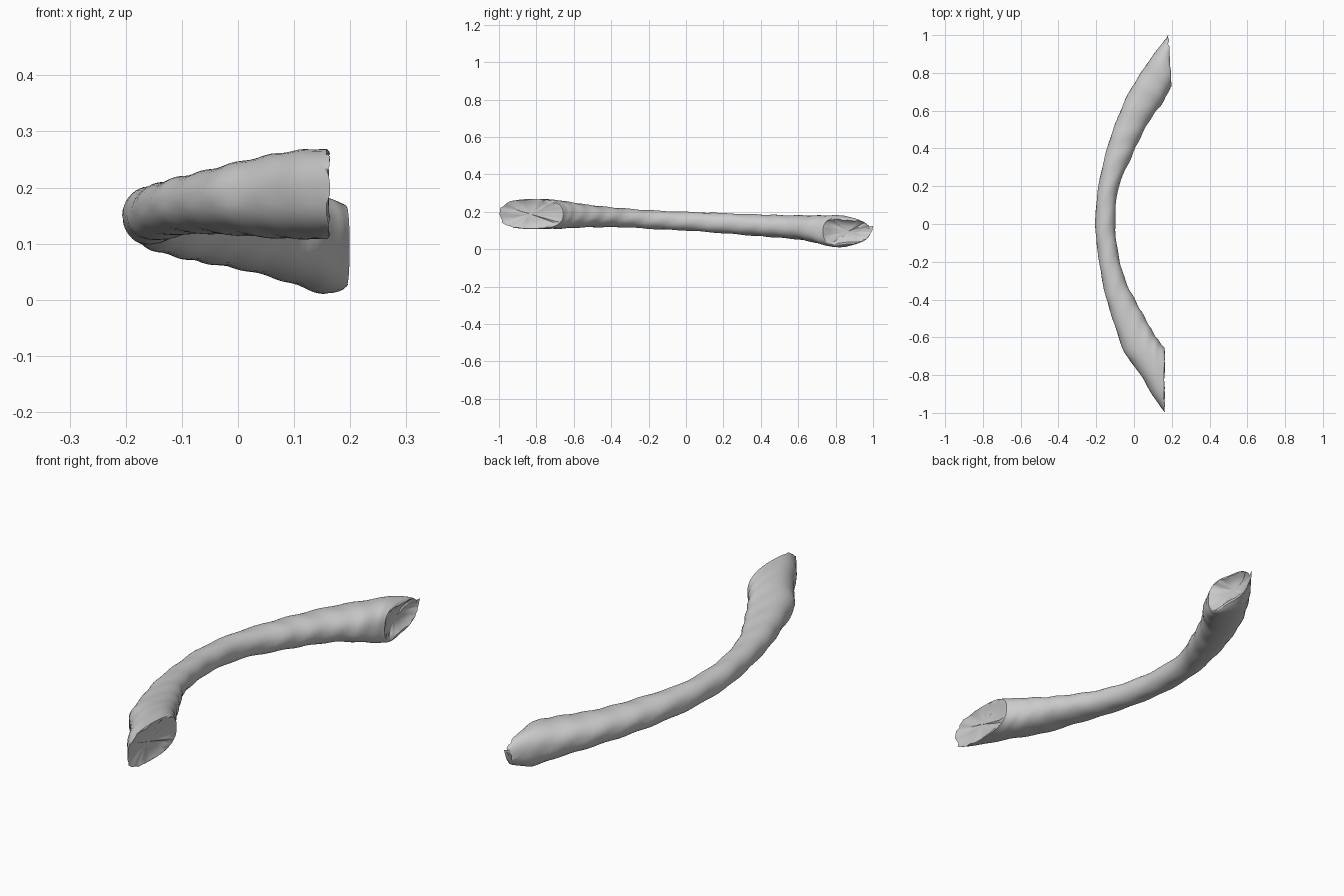
import bpy, bmesh, math, random
from mathutils import Vector

random.seed(4)
cube = bpy.data.objects.get("Cube")
if cube:
    bpy.data.objects.remove(cube, do_unlink=True)

mat = bpy.data.materials.new("bone grey")
mat.use_nodes = True
grey = (0.6, 0.6, 0.6, 1)
mat.diffuse_color = grey
mat.node_tree.nodes["Principled BSDF"].inputs["Base Color"].default_value = grey

# Stations along the arc: outer x, outer y, inner x, inner y, bottom z, top z
STATIONS = [
    (.165, -1, .165, -.66, .108, .268),
    (.1, -.91, .14, -.63, .108, .268),
    (.03, -.79, .105, -.58, .11, .26),
    (-.05, -.68, .06, -.5, .115, .245),
    (-.11, -.51, .01, -.41, .118, .23),
    (-.155, -.36, -.045, -.3, .117, .218),
    (-.187, -.18, -.083, -.16, .108, .207),
    (-.205, 0, -.1, 0, .1, .2),
    (-.188, .2, -.083, .19, .086, .193),
    (-.145, .39, -.02, .34, .072, .187),
    (-.095, .54, .03, .45, .062, .183),
    (-.03, .69, .09, .56, .05, .181),
    (.05, .82, .15, .64, .03, .181),
    (.12, .92, .188, .71, .01, .182),
    (.185, 1, .2, .735, .003, .187),
]
SEGMENTS, STEPS = 40, 5


def spline(a, b, c, d, t):
    return [0.5 * (2 * q + (r - p) * t + (2 * p - 5 * q + 4 * r - s) * t * t
                   + (3 * q - p - 3 * r + s) * t ** 3)
            for p, q, r, s in zip(a, b, c, d)]


def section(st, power):
    """Rounded cross-section spanning the outer and inner edge."""
    ox, oy, ix, iy, z0, z1 = st
    ring = []
    for k in range(SEGMENTS):
        a = 2 * math.pi * k / SEGMENTS
        c, s = math.cos(a), math.sin(a)
        u = math.copysign(abs(c) ** power, c)
        v = math.copysign(abs(s) ** power, s)
        ring.append(Vector(((ox + ix) / 2 + (ox - ix) / 2 * u,
                            (oy + iy) / 2 + (oy - iy) / 2 * u,
                            (z0 + z1) / 2 + (z1 - z0) / 2 * v)))
    return ring


# Smoothly interpolated rings with faint ripples
rows = []
last = len(STATIONS) - 1
for i in range(last):
    pts = [STATIONS[min(max(i + o, 0), last)] for o in (-1, 0, 1, 2)]
    rows += [spline(*pts, j / STEPS) for j in range(STEPS)]
rows.append(STATIONS[-1])

bm = bmesh.new()
rings = []
for n, st in enumerate(rows):
    f = n / (len(rows) - 1)
    ends = abs(2 * f - 1) ** 3
    ring = section(st, 0.95 - 0.2 * ends)
    mid = sum(ring, Vector()) / SEGMENTS
    for k, p in enumerate(ring):
        ripple = 0.03 * math.sin(n * 1.3 + 2 * math.sin(k * 0.3))
        p += (p - mid) * ripple * (1 - ends)
        # Broken, uneven rim at both ends
        if n in (0, len(rows) - 1):
            p += (mid - p) * random.uniform(0, 0.07)
            p.x -= random.uniform(0, 0.008)
    # Ragged lower spur on the far end
    if f > 0.93:
        for p in ring:
            inner = max(0, (0.86 - p.y) / 0.14)
            p.z += 0.03 * (1 - min(1, inner)) * (1 if p.z < mid.z else -1) * (f - 0.93) / 0.07
    rings.append([bm.verts.new(p) for p in ring])


def bridge(a, b):
    for k in range(SEGMENTS):
        m = (k + 1) % SEGMENTS
        bm.faces.new((a[k], a[m], b[m], b[k]))


for a, b in zip(rings, rings[1:]):
    bridge(a, b)


# Shallow hollow broken faces at the two ends
def hollow_cap(rim, depth):
    mid = sum((v.co for v in rim), Vector()) / SEGMENTS
    prev = rim
    for scale, sink in ((0.8, 0.5), (0.45, 0.9)):
        ring = []
        for v in rim:
            p = mid + (v.co - mid) * scale
            p.x -= depth * sink + random.uniform(0, 0.004)
            ring.append(bm.verts.new(p))
        bridge(prev, ring)
        prev = ring
    centre = bm.verts.new(mid - Vector((depth, 0, 0)))
    for k in range(SEGMENTS):
        bm.faces.new((prev[k], prev[(k + 1) % SEGMENTS], centre))


hollow_cap(rings[0], 0.012)
hollow_cap(rings[-1], 0.025)
bmesh.ops.recalc_face_normals(bm, faces=bm.faces)

mesh = bpy.data.meshes.new("curved_bone")
bm.to_mesh(mesh)
bm.free()
mesh.materials.append(mat)
bone = bpy.data.objects.new("curved_bone", mesh)
bpy.context.collection.objects.link(bone)
bpy.context.view_layer.objects.active = bone
bone.select_set(True)
bpy.ops.object.shade_smooth_by_angle(angle=math.radians(40))
